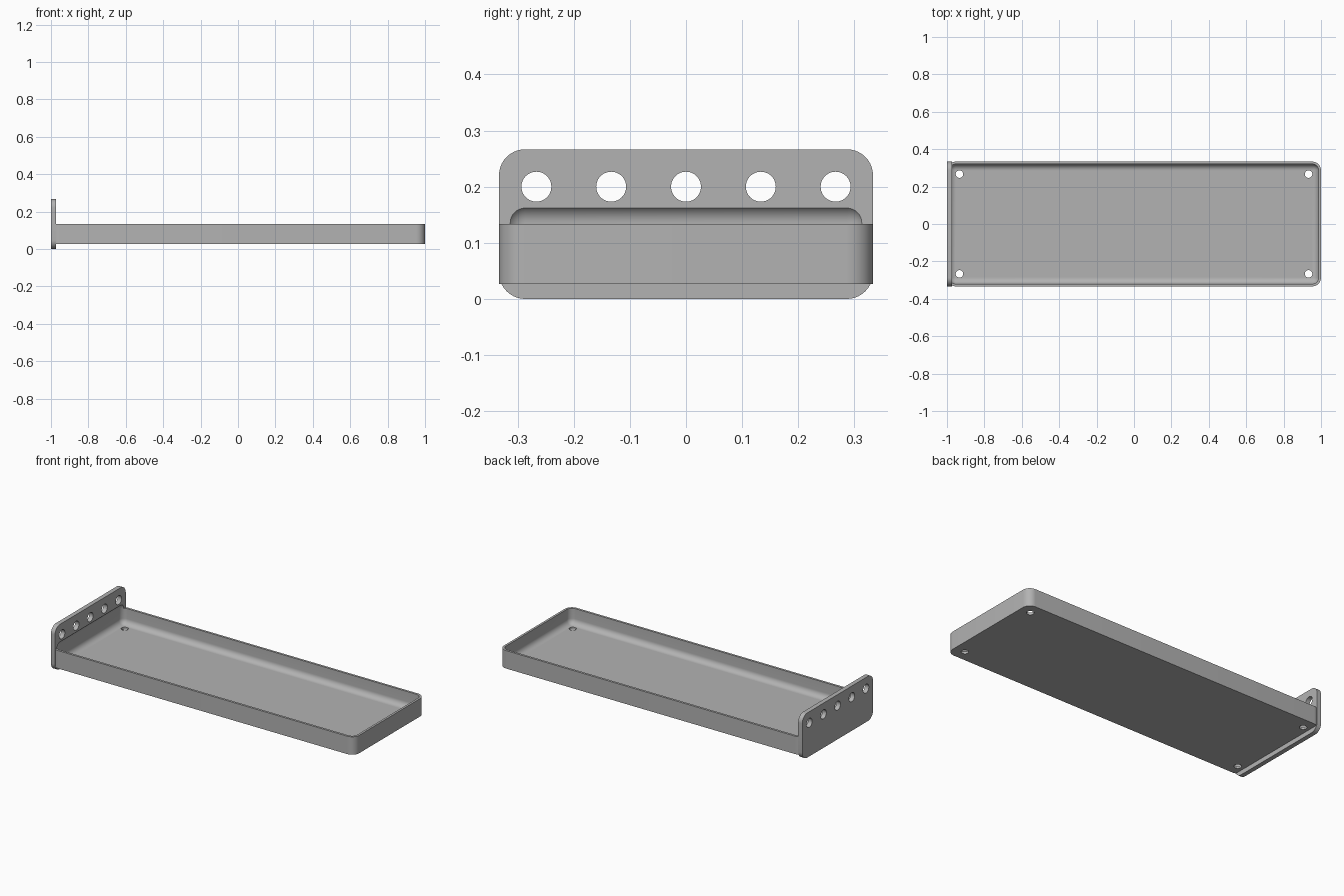
import bpy, bmesh, math
from mathutils import Matrix

if "Cube" in bpy.data.objects:
    bpy.data.objects.remove(bpy.data.objects["Cube"])

MM = 1 / 75  # design unit: the tray is 150 x 50 units

grey = bpy.data.materials.new("plain_grey")
grey.use_nodes = True
grey.diffuse_color = (0.45, 0.45, 0.45, 1)
grey.node_tree.nodes["Principled BSDF"].inputs["Base Color"].default_value = (0.45, 0.45, 0.45, 1)


def finish(bm, name):
    mesh = bpy.data.meshes.new(name)
    bmesh.ops.scale(bm, vec=(MM, MM, MM), verts=bm.verts)
    bm.to_mesh(mesh)
    bm.free()
    mesh.materials.append(grey)
    obj = bpy.data.objects.new(name, mesh)
    bpy.context.collection.objects.link(obj)
    return obj


def rounded_box(name, low, high, radius, axis=None, segments=10):
    """Box with the edges along one axis rounded, or all edges if axis is None."""
    bm = bmesh.new()
    bmesh.ops.create_cube(bm, size=1)
    for v in bm.verts:
        v.co = [(a + b) / 2 + c * (b - a) for a, b, c in zip(low, high, v.co)]
    edges = [e for e in bm.edges if axis is None
             or abs((e.verts[0].co - e.verts[1].co).normalized()[axis]) > 0.9]
    bmesh.ops.bevel(bm, geom=edges, offset=radius, segments=segments,
                    profile=0.5, affect='EDGES')
    return finish(bm, name)


def drill(name, centre, radius, depth, along_x=False):
    bm = bmesh.new()
    turn = Matrix.Rotation(math.pi / 2, 4, 'Y') if along_x else Matrix()
    bmesh.ops.create_cone(bm, cap_ends=True, segments=48, radius1=radius, radius2=radius,
                          depth=depth, matrix=Matrix.Translation(centre) @ turn)
    return finish(bm, name)


def combine(target, tool, operation):
    """Apply a boolean and discard the tool."""
    mod = target.modifiers.new(operation.lower(), 'BOOLEAN')
    mod.operation = operation
    mod.solver = 'EXACT'
    mod.object = tool
    bpy.ops.object.select_all(action='DESELECT')
    bpy.context.view_layer.objects.active = target
    target.select_set(True)
    bpy.ops.object.modifier_apply(modifier=mod.name)
    bpy.data.objects.remove(tool)


# Tray body joined to the upright end plate
tray = rounded_box("tray_with_end_plate", (-75, -25, 2), (75, 25, 10), 3.5, axis=2)
plate = rounded_box("end_plate", (-75, -25, 0), (-73, 25, 20), 3.5, axis=0)
combine(tray, plate, 'UNION')

# Hollow with soft edges, which also scoops slightly into the plate
hollow = rounded_box("hollow_cutter", (-74, -24, 3), (74, 24, 12.65), 2.5)
combine(tray, hollow, 'DIFFERENCE')

# Row of holes through the plate
for i in range(-2, 3):
    combine(tray, drill("plate_hole", (-74, i * 10, 15), 2, 6, along_x=True), 'DIFFERENCE')

# Screw holes in the floor corners
for x in (-70, 70):
    for y in (-20, 20):
        combine(tray, drill("floor_hole", (x, y, 2.5), 1.5, 4), 'DIFFERENCE')

bpy.ops.object.shade_smooth_by_angle(angle=math.radians(30))
